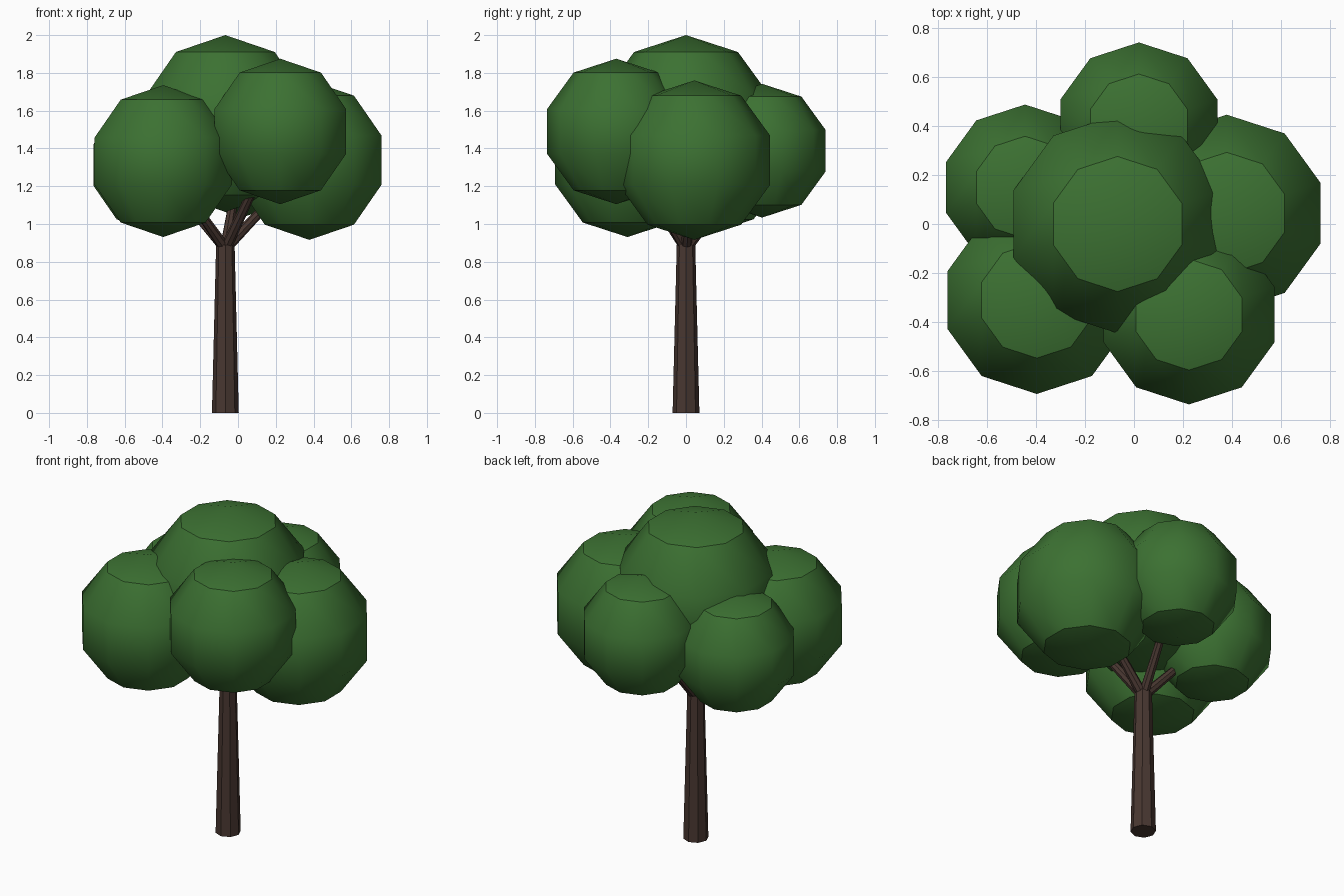
import bpy, bmesh, math
from mathutils import Vector

cube = bpy.data.objects.get("Cube")
if cube:
    bpy.data.objects.remove(cube, do_unlink=True)


def make_material(name, rgb):
    mat = bpy.data.materials.new(name)
    mat.use_nodes = True
    mat.diffuse_color = (*rgb, 1)
    bsdf = next(n for n in mat.node_tree.nodes if n.type == 'BSDF_PRINCIPLED')
    bsdf.inputs["Base Color"].default_value = (*rgb, 1)
    return mat


leaf_green = make_material("leaf green", (0.045, 0.165, 0.032))
bark_brown = make_material("bark brown", (0.065, 0.038, 0.03))


def add_object(name, bm, mat, location):
    bmesh.ops.recalc_face_normals(bm, faces=bm.faces)
    mesh = bpy.data.meshes.new(name)
    bm.to_mesh(mesh)
    bm.free()
    mesh.materials.append(mat)
    obj = bpy.data.objects.new(name, mesh)
    obj.location = location
    bpy.context.collection.objects.link(obj)
    return obj


def leaf_ball(name, center, radius, sides=10, bands=5):
    """Coarse smooth ball with a crisp rim around its top and bottom caps."""
    bm = bmesh.new()
    rings = []
    for b in range(1, bands):
        t = math.pi * b / bands
        r, z = radius * math.sin(t), radius * math.cos(t)
        angles = [math.pi / 2 + math.tau * s / sides for s in range(sides)]
        rings.append([bm.verts.new((r * math.cos(a), r * math.sin(a), z)) for a in angles])
    poles = [bm.verts.new((0, 0, z)) for z in (radius, -radius)]
    for s in range(sides):
        n = (s + 1) % sides
        for low, high in zip(rings, rings[1:]):
            bm.faces.new((low[s], low[n], high[n], high[s]))
        for pole, ring in zip(poles, (rings[0], rings[-1])):
            bm.faces.new((pole, ring[s], ring[n]))
            bm.edges.get((ring[s], ring[n])).smooth = False
    for f in bm.faces:
        f.smooth = True
    return add_object(name, bm, leaf_green, center)


def tapered_limb(name, start, end, r1, r2, sides=8):
    """Flat-sided tapering limb between two points."""
    axis = Vector(end) - Vector(start)
    bm = bmesh.new()
    bmesh.ops.create_cone(bm, cap_ends=True, segments=sides,
                          radius1=r1, radius2=r2, depth=axis.length)
    obj = add_object(name, bm, bark_brown, (Vector(start) + Vector(end)) / 2)
    obj.rotation_euler = axis.to_track_quat('Z', 'Y').to_euler()
    return obj


# Trunk
tapered_limb("trunk", (-0.067, 0, 0), (-0.067, 0, 0.888), 0.071, 0.049)

# Outer foliage, each ball carried by a branch
fork = Vector((-0.067, 0, 0.87))
outer = {
    "front_right": ((-0.396, -0.31, 1.333), 0.402),
    "front_left": ((0.224, -0.369, 1.49), 0.385),
    "left": ((0.378, 0.044, 1.338), 0.422),
    "back": ((0.02, 0.403, 1.388), 0.354),
    "back_right": ((-0.444, 0.149, 1.312), 0.355),
}
for side, (center, radius) in outer.items():
    leaf_ball(side + "_foliage", center, radius)
    tapered_limb(side + "_branch", fork, fork.lerp(Vector(center), 0.8), 0.03, 0.02)

# Crown
leaf_ball("crown_foliage", (-0.067, 0, 1.532), 0.468)
